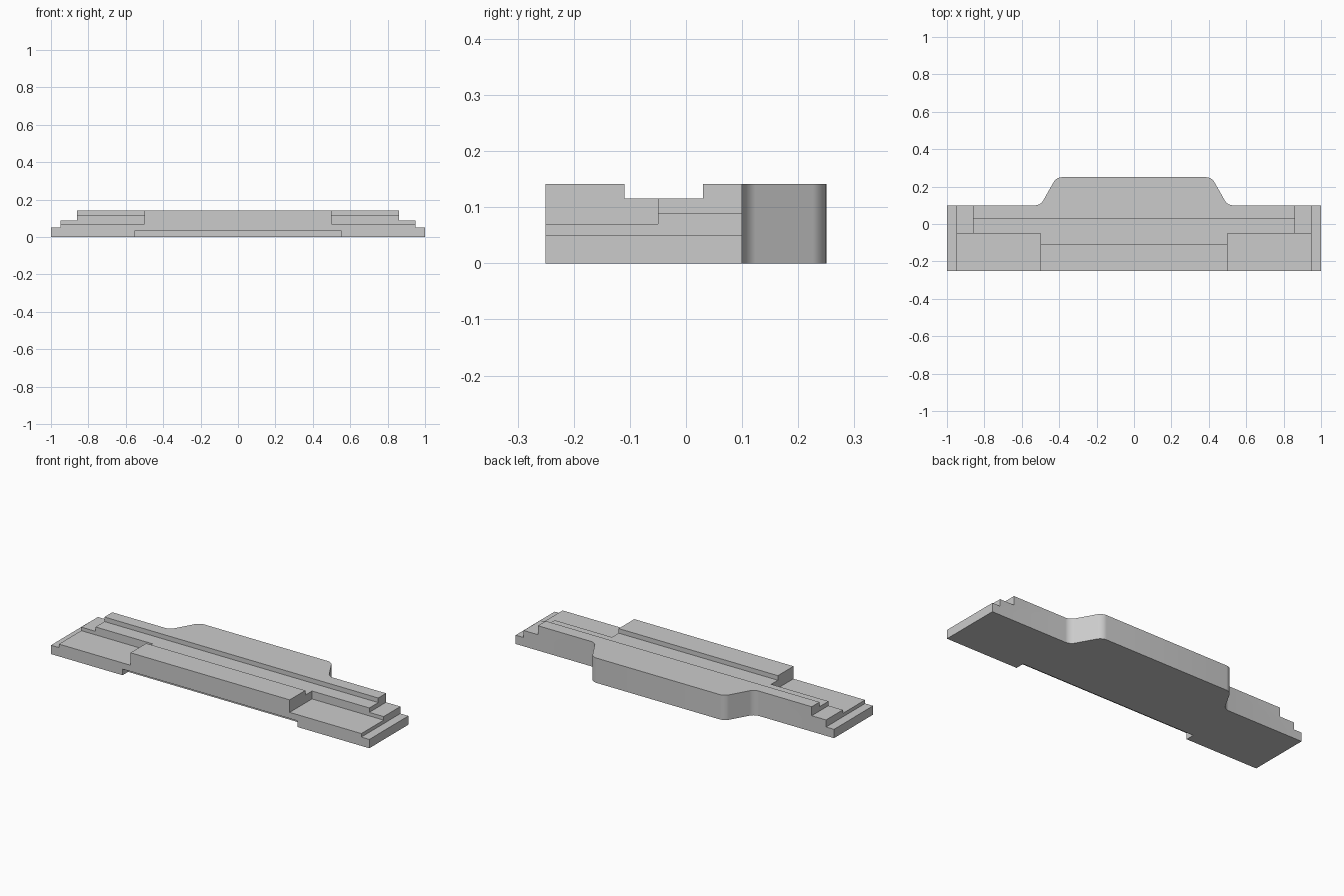
import bpy
import bmesh

cube = bpy.data.objects.get("Cube")
if cube:
    bpy.data.objects.remove(cube, do_unlink=True)

HEIGHT = 0.141

grey = bpy.data.materials.new("plain grey")
grey.use_nodes = True
colour = (0.6, 0.6, 0.6, 1)
grey.diffuse_color = colour
grey.node_tree.nodes["Principled BSDF"].inputs["Base Color"].default_value = colour


def add_object(name, bm):
    mesh = bpy.data.meshes.new(name)
    bm.to_mesh(mesh)
    bm.free()
    obj = bpy.data.objects.new(name, mesh)
    bpy.context.collection.objects.link(obj)
    return obj


def extrude_outline(outline, z0, z1):
    bm = bmesh.new()
    face = bm.faces.new([bm.verts.new((x, y, z0)) for x, y in outline])
    top = bmesh.ops.extrude_face_region(bm, geom=[face])["geom"]
    verts = [v for v in top if isinstance(v, bmesh.types.BMVert)]
    bmesh.ops.translate(bm, verts=verts, vec=(0, 0, z1 - z0))
    bmesh.ops.recalc_face_normals(bm, faces=bm.faces)
    return bm


# Base plate with a tapered bulge at the back
half = [(1, -0.25), (1, 0.1), (0.5, 0.1), (0.415, 0.25)]
outline = half + [(-x, y) for x, y in reversed(half)]
bm = extrude_outline(outline, 0, HEIGHT)

# Rounded corners of the bulge
corners = [e for e in bm.edges
           if abs(e.verts[0].co.z - e.verts[1].co.z) > 0.1
           and abs(e.verts[0].co.x) < 0.6]
bmesh.ops.bevel(bm, geom=corners, offset=0.027, segments=8,
                profile=0.5, affect='EDGES')
base = add_object("stepped_base", bm)
base.data.materials.append(grey)


def cut(name, x0, x1, y0, y1, z0, z1):
    box = extrude_outline([(x0, y0), (x1, y0), (x1, y1), (x0, y1)], z0, z1)
    cutter = add_object(name, box)
    cutter.data.materials.append(grey)
    cutter.hide_render = True
    mod = base.modifiers.new(name, 'BOOLEAN')
    mod.operation = 'DIFFERENCE'
    mod.solver = 'EXACT'
    mod.object = cutter
    bpy.context.view_layer.objects.active = base
    bpy.ops.object.modifier_apply(modifier=mod.name)
    bpy.data.objects.remove(cutter, do_unlink=True)


# Long channel along the top, and the shallow recess under the front edge
cut("channel", -1.1, 1.1, -0.11, 0.03, 0.115, 0.3)
cut("front_recess", -0.55, 0.55, -0.4, -0.2, -0.1, 0.035)

# Steps down to both ends, and the lowered front shelves
for side, s in (("left", 1), ("right", -1)):
    for part, x, y, z in (("upper_step", 0.86, 0.4, 0.09),
                          ("front_shelf", 0.5, -0.05, 0.07),
                          ("lower_step", 0.95, 0.4, 0.05)):
        x0, x1 = sorted((s * x, s * 1.2))
        cut(f"{side}_{part}", x0, x1, -0.4, y, z, 0.3)

# Smooth rounded corners, sharp edges elsewhere
bpy.ops.object.select_all(action='DESELECT')
base.select_set(True)
bpy.context.view_layer.objects.active = base
bpy.ops.object.shade_smooth_by_angle(angle=0.5)
